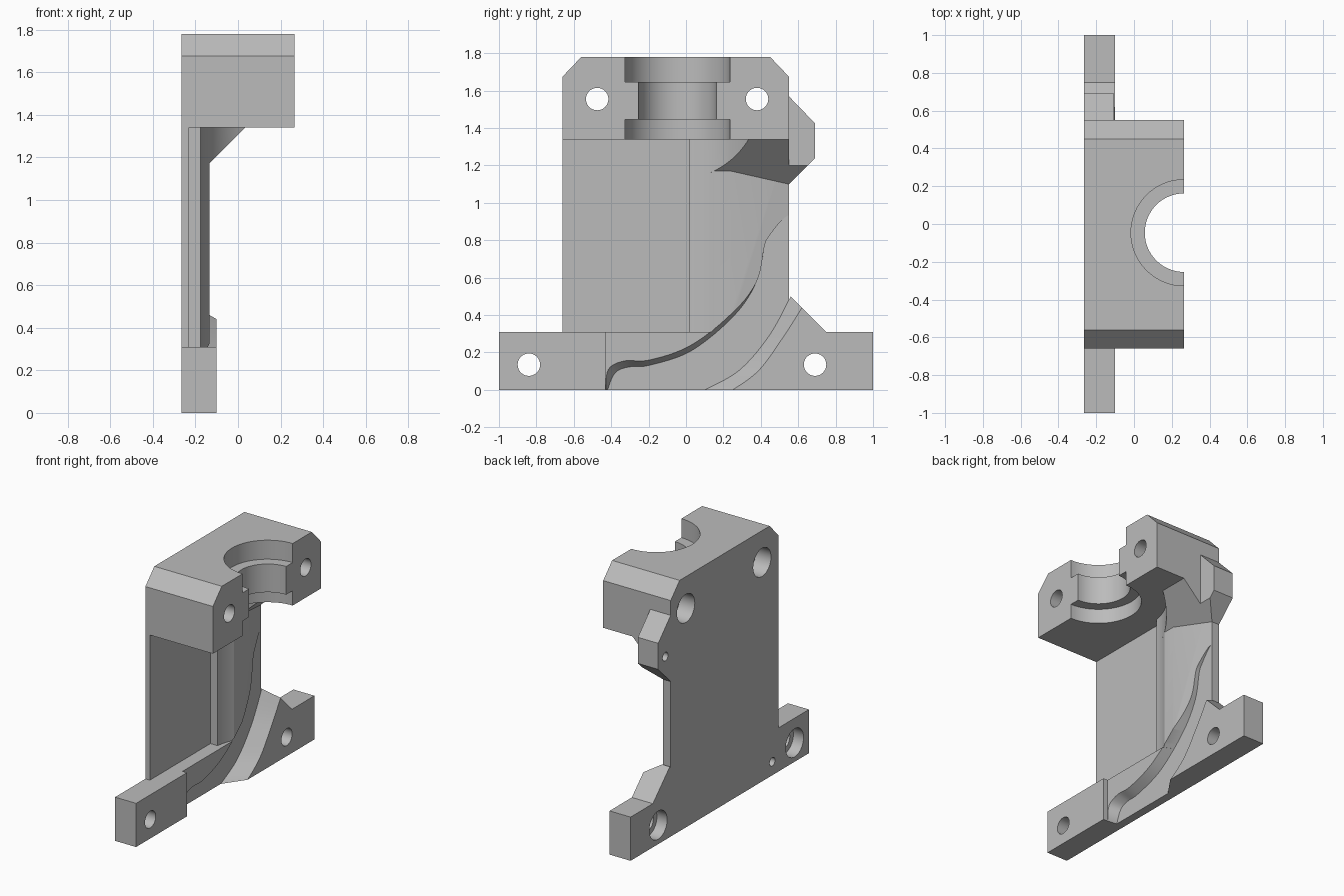
import bpy, bmesh, math
from mathutils import Vector

if "Cube" in bpy.data.objects:
    bpy.data.objects.remove(bpy.data.objects["Cube"])

grey = bpy.data.materials.new("plain_grey")
grey.use_nodes = True
grey.diffuse_color = (0.5, 0.5, 0.5, 1)
grey.node_tree.nodes["Principled BSDF"].inputs["Base Color"].default_value = (0.5, 0.5, 0.5, 1)

BACK = -0.265
BORE = (0.265, -0.046)      # vertical axis of the bore, x and y
FLOOR = -0.205              # bottom of the curved channel
PAD = -0.135                # raised surface beside the channel
FACE = -0.10                # front of the feet


def loft(name, layers, axis="x"):
    """Solid through equal outlines; x: outlines are (y, z), y: (x, z), z: (x, y)."""
    place = {"x": lambda h, p: (h, *p), "y": lambda h, p: (p[0], h, p[1]),
             "z": lambda h, p: (*p, h)}[axis]
    bm = bmesh.new()
    rings = [[bm.verts.new(place(h, p)) for p in pts] for h, pts in layers]
    for a, b in zip(rings, rings[1:]):
        for i in range(len(a)):
            j = (i + 1) % len(a)
            bm.faces.new((a[i], a[j], b[j], b[i]))
    bm.faces.new(rings[0])
    bm.faces.new(rings[-1])
    bmesh.ops.recalc_face_normals(bm, faces=bm.faces)
    mesh = bpy.data.meshes.new(name)
    bm.to_mesh(mesh)
    bm.free()
    mesh.materials.append(grey)
    obj = bpy.data.objects.new(name, mesh)
    bpy.context.collection.objects.link(obj)
    return obj


def prism(name, pts, low, high, axis="x"):
    return loft(name, [(low, pts), (high, pts)], axis)


def rect(a, b, c, d):
    return [(a, c), (b, c), (b, d), (a, d)]


def rod(center, radius, low, high, axis="x", sides=64):
    ring = [(center[0] + radius * math.cos(2 * math.pi * i / sides),
             center[1] + radius * math.sin(2 * math.pi * i / sides)) for i in range(sides)]
    return prism("cutter", ring, low, high, axis)


def smooth(pts, steps=6):
    """Rounded path through the given points."""
    p = [Vector(q) for q in (pts[0], *pts, pts[-1])]
    out = []
    for a, b, c, d in zip(p, p[1:], p[2:], p[3:]):
        for i in range(steps):
            t = i / steps
            out.append(tuple(b + (c - a) * t / 2 + (a * 2 - b * 5 + c * 4 - d) * t * t / 2
                             + (b * 3 - a - c * 3 + d) * t ** 3 / 2))
    return out + [tuple(pts[-1])]


def carve(obj, cutters):
    for c in cutters:
        c.hide_render = True
        mod = obj.modifiers.new("cut", "BOOLEAN")
        mod.operation, mod.solver, mod.object = "DIFFERENCE", "EXACT", c
    deps = bpy.context.evaluated_depsgraph_get()
    deps.update()
    mesh = bpy.data.meshes.new_from_object(obj.evaluated_get(deps))
    obj.modifiers.clear()
    obj.data = mesh
    for c in cutters:
        bpy.data.objects.remove(c)


def bolt_hole(center, depth):
    """Through hole with a wide recess at the back."""
    return [rod(center, 0.06, -0.5, 0.5, sides=40),
            rod(center, 0.1, BACK - 0.1, BACK + depth, sides=40)]


def pin_hole(center):
    return rod(center, 0.03, BACK - 0.1, BACK + 0.1, sides=24)


# Clamp block with stepped bore
block = prism("clamp_block", [(-0.66, 1.34), (0.55, 1.34), (0.55, 1.675), (0.45, 1.78),
                              (-0.56, 1.78), (-0.66, 1.675)], BACK, 0.265)
carve(block, [rod(BORE, 0.208, 1.2, 1.9, "z"), rod(BORE, 0.281, 1.2, 1.445, "z"),
              rod(BORE, 0.281, 1.645, 1.9, "z")]
      + bolt_hole((-0.475, 1.555), 0.12) + bolt_hole((0.38, 1.555), 0.12))

# Thin back wall
wall = prism("back_wall", rect(-0.66, 0.02, 0.31, 1.34), BACK, -0.23)

# Raised rib with a cylindrical relief, and the pad below it
arc = []
for i in range(9):
    y = 0.02 + 0.13 * i / 8
    arc.append((BORE[0] - math.sqrt(0.445 ** 2 - (y - BORE[1]) ** 2), y))
slope = [(PAD, 0.24), (FLOOR, 0.55), (BACK, 0.55)]
rib = prism("upper_rib", [(BACK, 0.02)] + arc + slope, 0.31, 1.34, "z")
pad = prism("lower_pad", [(BACK, -0.43), (PAD, -0.43)] + slope, 0, 0.31, "z")

# Curved channel cut across rib and pad
tail = [(0.38, 0.585), (0.42, 0.77), (0.45, 0.83), (0.515, 0.91), (0.56, 0.94)]
low_edge = smooth([(-0.42, 0.0), (-0.38, 0.09), (-0.31, 0.122), (-0.195, 0.132),
                   (0.03, 0.21), (0.26, 0.40)] + tail)
top_edge = smooth([(-0.429, 0.0), (-0.415, 0.11), (-0.33, 0.155), (-0.195, 0.16),
                   (0.02, 0.235), (0.235, 0.40)] + tail)
beyond = [(0.7, 0.94), (0.7, -0.05)]
for part in (rib, pad):
    channel = loft("channel_cutter", [
        (FLOOR, low_edge + beyond + [(-0.42, -0.05)]),
        (PAD, top_edge + beyond + [(-0.429, -0.05)]),
        (0.1, top_edge + beyond + [(-0.429, -0.05)])])
    carve(part, [channel])

# Front foot
front_foot = prism("front_foot", rect(-1, -0.43, 0, 0.31), BACK, FACE)
carve(front_foot, bolt_hole((-0.84, 0.135), 0.08) + [pin_hole((-0.59, 0.095))])

# Rear foot with a sloped curved bank
inner = smooth([(0.10, 0), (0.285, 0.105), (0.445, 0.29), (0.56, 0.5)])
outer = smooth([(0.25, 0), (0.39, 0.105), (0.525, 0.29), (0.62, 0.44)])
end = [(0.75, 0.31), (1, 0.31), (1, 0)]
rear_foot = loft("rear_foot", [(BACK, inner + end), (FLOOR, inner + end), (FACE, outer + end)])
carve(rear_foot, bolt_hole((0.69, 0.135), 0.08))

# Sloped brace under the block
brace = prism("sloped_brace", [(-0.25, 1.055), (0.035, 1.34), (-0.25, 1.34)], 0.1, 0.55, "y")
carve(brace, [rod(BORE, 0.445, 0.9, 1.5, "z", 96)])

# Side lug, its underside trimmed on the brace slope
lug = prism("side_lug", [(0.55, 1.10), (0.69, 1.24), (0.69, 1.425), (0.55, 1.57)], BACK, -0.105)
trim = prism("cutter", [(-0.405, 0.9), (0.2, 0.9), (0.2, 1.505)], 0.4, 0.9, "y")
carve(lug, [trim, pin_hole((0.61, 1.30))])

# Smooth the curved walls, keep edges crisp
bpy.ops.object.select_all(action="DESELECT")
parts = [block, wall, rib, pad, front_foot, rear_foot, brace, lug]
for part in parts:
    part.select_set(True)
bpy.context.view_layer.objects.active = block
bpy.ops.object.shade_smooth_by_angle(angle=math.radians(25))
